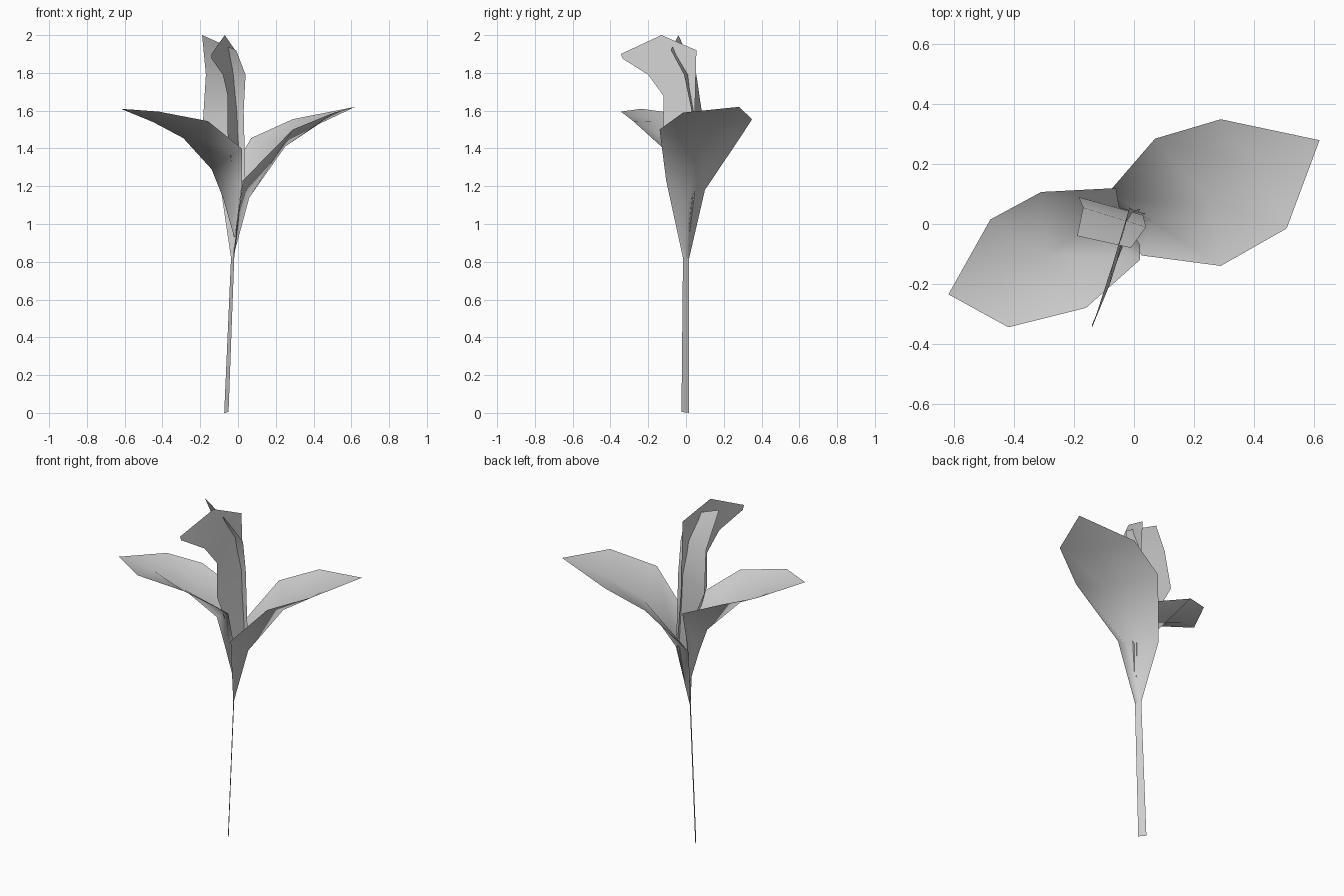
import bpy
import bmesh
from mathutils import Vector

default_cube = bpy.data.objects.get("Cube")
if default_cube is not None:
    bpy.data.objects.remove(default_cube, do_unlink=True)


def make_material(name, colour):
    material = bpy.data.materials.new(name)
    material.use_nodes = True
    material.diffuse_color = colour
    shader = material.node_tree.nodes["Principled BSDF"]
    shader.inputs["Base Color"].default_value = colour
    return material


plain_grey = make_material("plain_grey", (.64, .64, .64, 1))


def make_sheet(name, edges, tip=None):
    """Span neighbouring lengthwise edges with quads and close them at a tip."""
    mesh_builder = bmesh.new()
    columns = [[mesh_builder.verts.new(Vector(point)) for point in edge]
               for edge in edges]
    tip_vertex = mesh_builder.verts.new(Vector(tip)) if tip else None

    for first, second in zip(columns, columns[1:]):
        pairs = list(zip(first, second))
        for (low_a, low_b), (high_a, high_b) in zip(pairs, pairs[1:]):
            mesh_builder.faces.new((low_a, low_b, high_b, high_a))
        if tip_vertex:
            mesh_builder.faces.new((first[-1], second[-1], tip_vertex))

    for face in mesh_builder.faces:
        face.smooth = True

    mesh = bpy.data.meshes.new(name)
    mesh_builder.to_mesh(mesh)
    mesh_builder.free()
    mesh.materials.append(plain_grey)
    sheet = bpy.data.objects.new(name, mesh)
    bpy.context.scene.collection.objects.link(sheet)
    return sheet


# Flat ribbon stem, leaning gently towards the blossom
make_sheet(
    "stem",
    edges=[
        [(-.073, .017, 0), (-.037, .017, .82)],
        [(-.05, -.024, .005), (-.02, -.016, .82)],
    ],
)

# Large cupped leaf on the left: back edge, midrib, front edge
make_sheet(
    "left_leaf",
    edges=[
        [(-.037, .017, .82), (-.09, .1, 1.18), (.07, .285, 1.455), (.29, .35, 1.555)],
        [(-.027, 0, .82), (.06, .01, 1.14), (.25, .07, 1.41), (.43, .17, 1.53)],
        [(-.02, -.016, .82), (.025, -.105, 1.23), (.29, -.14, 1.5), (.51, -.015, 1.59)],
    ],
    tip=(.62, .28, 1.62),
)

# Large cupped leaf on the right: front edge, midrib, back edge
make_sheet(
    "right_leaf",
    edges=[
        [(-.015, -.01, .93), (.02, -.07, 1.2), (.02, -.12, 1.4),
         (-.16, -.28, 1.545), (-.42, -.345, 1.595)],
        [(-.02, 0, .93), (-.08, -.01, 1.14), (-.14, 0, 1.29),
         (-.29, -.1, 1.455), (-.45, -.15, 1.54)],
        [(-.02, .01, .93), (-.05, .06, 1.2), (-.06, .12, 1.41),
         (-.31, .107, 1.525), (-.48, .015, 1.575)],
    ],
    tip=(-.62, -.235, 1.61),
)

# Upright petal hooking forward: inner curve, outer curve
make_sheet(
    "hooked_petal",
    edges=[
        [(-.01, -.005, .96), (-.025, -.045, 1.25), (-.055, -.12, 1.48),
         (-.055, -.12, 1.68), (-.08, -.2, 1.79), (-.14, -.335, 1.875)],
        [(0, .02, .96), (.02, .05, 1.2), (0, .045, 1.5),
         (-.015, .055, 1.92), (-.07, -.13, 2), (-.14, -.345, 1.9)],
    ],
)

# Upright petal behind, curling over at the top: left edge, right edge
make_sheet(
    "back_petal",
    edges=[
        [(-.016, .01, .95), (-.055, .055, 1.28), (-.185, .09, 1.55),
         (-.17, .055, 1.79), (-.19, -.04, 2)],
        [(.01, .015, .98), (.04, .035, 1.18), (.03, .03, 1.6),
         (.04, -.01, 1.79), (-.01, -.08, 1.92)],
    ],
)
